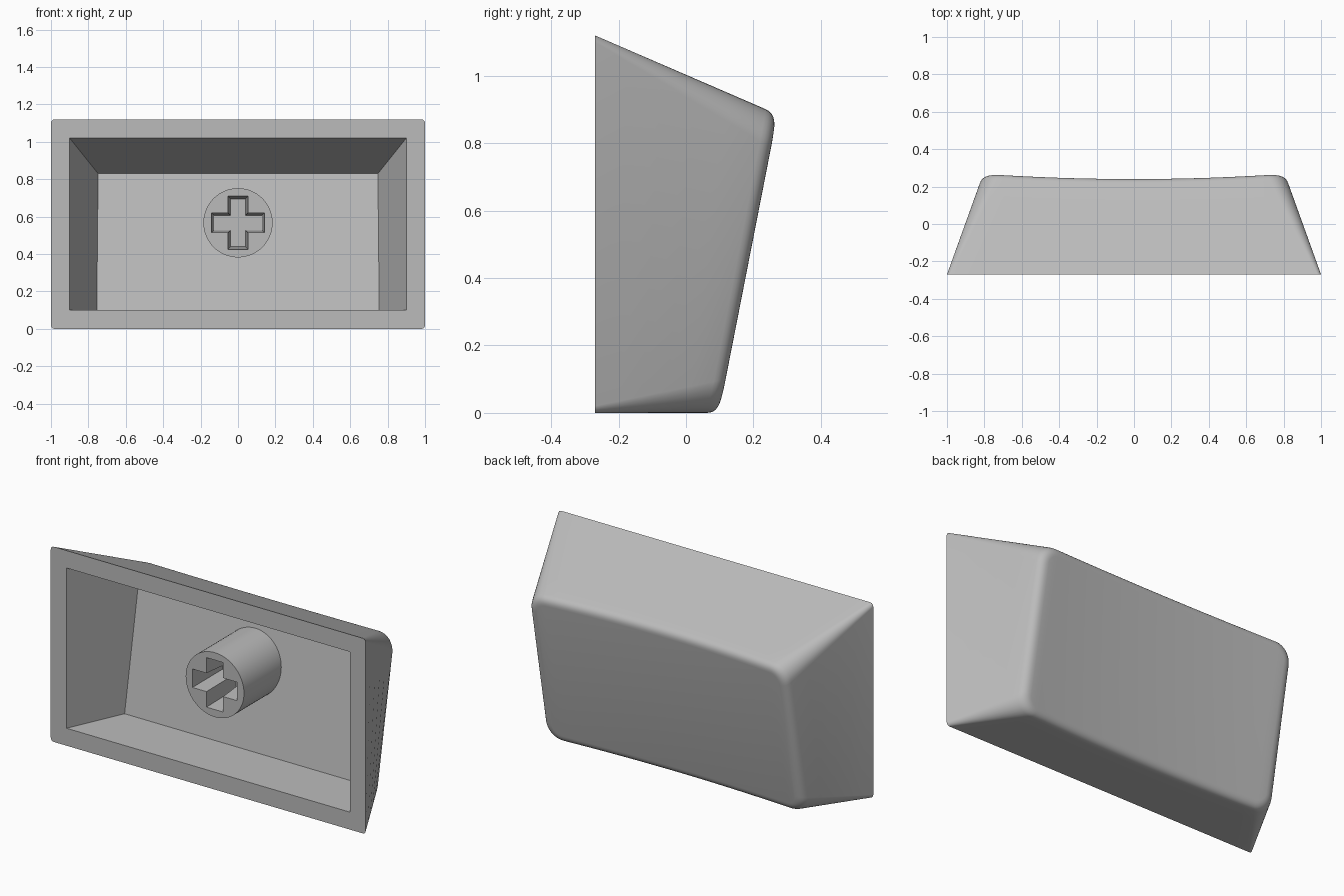
import bpy, bmesh, math

if "Cube" in bpy.data.objects:
    bpy.data.objects.remove(bpy.data.objects["Cube"])

GREY = (0.5, 0.5, 0.5, 1)
mat = bpy.data.materials.new("mid grey plastic")
mat.use_nodes = True
mat.diffuse_color = GREY
mat.node_tree.nodes["Principled BSDF"].inputs["Base Color"].default_value = GREY

FRONT, TOP, BACK_TOP = -0.27, 1.12, 0.886
BACK_W, DISH, FILLET = 0.812, 0.025, 0.04


def lerp(a, b, t):
    return tuple(p + (q - p) * t for p, q in zip(a, b))


def outline(w, z0, z1, r, arc=8, edge=20):
    """Rounded rectangle in xz: lower half left to right, then upper half back."""
    lower = []
    for i in range(arc + 1):
        a = math.pi / 2 * i / arc
        lower.append((-w + r - r * math.cos(a), r - r * math.sin(a)))
    lower += [((w - r) * (2 * i / edge - 1), 0) for i in range(1, edge)]
    lower += [(-x, z) for x, z in reversed(lower[:arc + 1])]
    return [(x, z0 + d) for x, d in lower] + [(x, z1 - d) for x, d in reversed(lower)]


def dished(x, z):
    """Point on the sloping, cylindrically hollowed back."""
    drop = DISH * max(0, 1 - (x / 0.77) ** 2)
    return (x, 0.098 + 0.196 * z - drop, z + 0.43 * drop * z / BACK_TOP)


def floor_y(z):
    return 0.05 + 0.164 * (z - 0.1)


def add_loop(bm, points):
    return [bm.verts.new(p) for p in points]


def bridge(bm, a, b):
    for i in range(len(a)):
        j = (i + 1) % len(a)
        bm.faces.new((a[i], a[j], b[j], b[i]))


def fill_between(bm, outer, inner):
    """Flat face with a hole."""
    edges = []
    for loop in (outer, inner):
        for i in range(len(loop)):
            pair = (loop[i - 1], loop[i])
            edges.append(bm.edges.get(pair) or bm.edges.new(pair))
    bmesh.ops.triangle_fill(bm, edges=edges, use_beauty=True, normal=(0, -1, 0))


def finish(bm, name):
    bmesh.ops.recalc_face_normals(bm, faces=bm.faces)
    mesh = bpy.data.meshes.new(name)
    bm.to_mesh(mesh)
    bm.free()
    mesh.materials.append(mat)
    obj = bpy.data.objects.new(name, mesh)
    bpy.context.collection.objects.link(obj)
    bpy.ops.object.select_all(action='DESELECT')
    obj.select_set(True)
    bpy.context.view_layer.objects.active = obj
    bpy.ops.object.shade_smooth_by_angle(angle=math.radians(30))


# Shell: tapered walls, rounded back edge, dished back
bm = bmesh.new()
front = [(x, FRONT, z) for x, z in outline(1, 0, TOP, 0.02)]
sharp = [dished(x, z) for x, z in outline(BACK_W, 0, BACK_TOP, 0.1)]
inset = [dished(x, z) for x, z in
         outline(BACK_W - FILLET, FILLET, BACK_TOP - FILLET, 0.1 - FILLET)]
wall_end = [lerp(f, s, 1 - FILLET / math.dist(f, s)) for f, s in zip(front, sharp)]
rings = [add_loop(bm, [lerp(f, e, k / 5) for f, e in zip(front, wall_end)])
         for k in range(6)]
for k in range(1, 7):
    t = k / 6
    rings.append(add_loop(bm, [lerp(lerp(a, b, t), lerp(b, c, t), t)
                               for a, b, c in zip(wall_end, sharp, inset)]))
for a, b in zip(rings, rings[1:]):
    bridge(bm, a, b)
cap = rings[-1]
for i in range(len(cap) // 2 - 1):
    bm.faces.new((cap[i], cap[i + 1], cap[-2 - i], cap[-1 - i]))

# Hollow inside with a sloping floor
mouth = add_loop(bm, [(x, FRONT, z) for x, z in
                      ((-0.9, 0.1), (0.9, 0.1), (0.9, 1.02), (-0.9, 1.02))])
floor = add_loop(bm, [(x, floor_y(z), z) for x, z in
                      ((-0.755, 0.1), (0.755, 0.1), (0.748, 0.83), (-0.748, 0.83))])
bridge(bm, mouth, floor)
bm.faces.new(floor)
fill_between(bm, rings[0], mouth)
finish(bm, "keycap_shell")

# Stem: round post with a tapered cross socket
STEM_Z, STEM_R, STEM_FRONT, SOCKET = 0.567, 0.185, -0.21, 0.25


def cross(y, long, short):
    quarter = [(long, -short), (long, short), (short, short)]
    pts = []
    for k in range(4):
        c, s = round(math.cos(k * math.pi / 2)), round(math.sin(k * math.pi / 2))
        pts += [(c * x - s * z, y, STEM_Z + s * x + c * z) for x, z in quarter]
    return pts


bm = bmesh.new()
circle = [(STEM_R * math.cos(a), STEM_Z + STEM_R * math.sin(a))
          for a in (math.tau * i / 64 for i in range(64))]
tip = add_loop(bm, [(x, STEM_FRONT, z) for x, z in circle])
base = add_loop(bm, [(x, floor_y(z) + 0.01, z) for x, z in circle])
bridge(bm, tip, base)
bm.faces.new(base)
slot = add_loop(bm, cross(STEM_FRONT, 0.142, 0.053))
slot_end = add_loop(bm, cross(STEM_FRONT + SOCKET, 0.127, 0.04))
bridge(bm, slot, slot_end)
bm.faces.new(slot_end)
fill_between(bm, tip, slot)
finish(bm, "stem")
